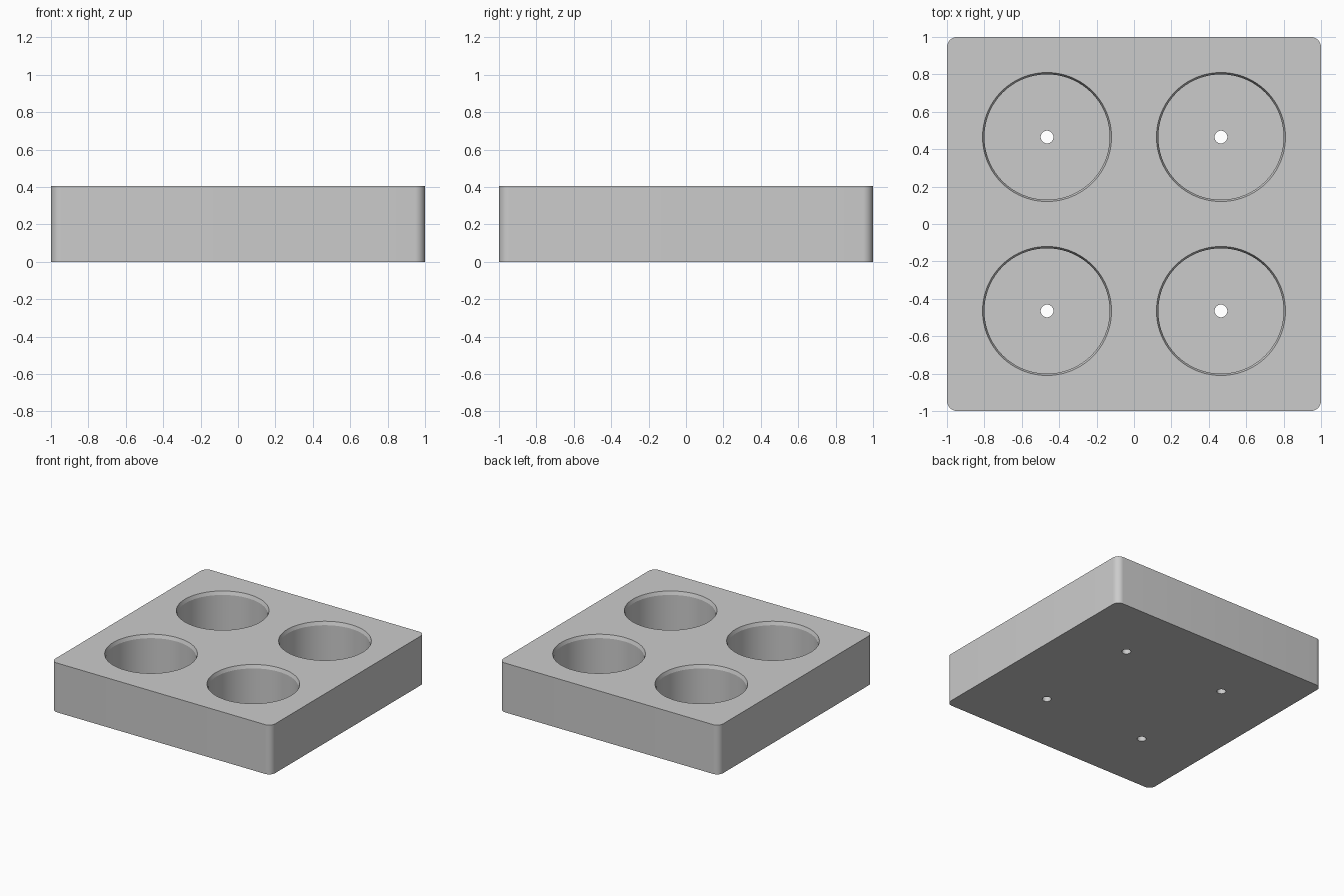
import bpy
import bmesh
import math

default = bpy.data.objects.get("Cube")
if default:
    bpy.data.objects.remove(default, do_unlink=True)

HEIGHT = 0.405
FLOOR = 0.055
CORNER = 0.055
SPACING = 0.465
RIM_R, POCKET_R, HOLE_R = 0.345, 0.335, 0.034
CHAMFER = 0.028

grey = bpy.data.materials.new("plain_grey")
grey.use_nodes = True
colour = (0.6, 0.6, 0.6, 1)
grey.diffuse_color = colour
grey.node_tree.nodes["Principled BSDF"].inputs["Base Color"].default_value = colour


def make_object(name, bm):
    bmesh.ops.recalc_face_normals(bm, faces=bm.faces)
    mesh = bpy.data.meshes.new(name)
    bm.to_mesh(mesh)
    bm.free()
    mesh.materials.append(grey)
    obj = bpy.data.objects.new(name, mesh)
    bpy.context.collection.objects.link(obj)
    return obj


def turned_solid(name, profile, x, y, sides=96):
    """Stack of rings from (radius, height) points, capped at both ends."""
    bm = bmesh.new()
    rings = []
    for r, z in profile:
        angles = [math.tau * i / sides for i in range(sides)]
        rings.append([bm.verts.new((x + r * math.cos(a), y + r * math.sin(a), z)) for a in angles])
    for low, high in zip(rings, rings[1:]):
        for i in range(sides):
            j = (i + 1) % sides
            bm.faces.new((low[i], low[j], high[j], high[i]))
    bm.faces.new(rings[0][::-1])
    bm.faces.new(rings[-1])
    return make_object(name, bm)


# Block with rounded upright corners
bm = bmesh.new()
bmesh.ops.create_cube(bm, size=1)
bmesh.ops.scale(bm, vec=(2, 2, HEIGHT), verts=bm.verts)
bmesh.ops.translate(bm, vec=(0, 0, HEIGHT / 2), verts=bm.verts)
upright = [e for e in bm.edges if abs(e.verts[0].co.z - e.verts[1].co.z) > HEIGHT / 2]
bmesh.ops.bevel(bm, geom=upright, offset=CORNER, segments=10, profile=0.5, affect='EDGES')
block = make_object("holder_block", bm)

# Cutter profile: drain hole, pocket wall, chamfered rim
over = 0.05
pocket = [
    (HOLE_R, -over), (HOLE_R, FLOOR),
    (POCKET_R, FLOOR), (POCKET_R, HEIGHT - CHAMFER),
    (RIM_R, HEIGHT), (RIM_R, HEIGHT + over),
]

bpy.ops.object.select_all(action='DESELECT')
block.select_set(True)
bpy.context.view_layer.objects.active = block

# Cut the four pockets
for sx in (-1, 1):
    for sy in (-1, 1):
        cutter = turned_solid("pocket_cutter", pocket, sx * SPACING, sy * SPACING)
        cutter.hide_render = True
        cut = block.modifiers.new("pocket", 'BOOLEAN')
        cut.operation = 'DIFFERENCE'
        cut.solver = 'EXACT'
        cut.object = cutter
        bpy.ops.object.modifier_apply(modifier=cut.name)
        bpy.data.objects.remove(cutter, do_unlink=True)

bpy.ops.object.shade_smooth_by_angle(angle=math.radians(15))
